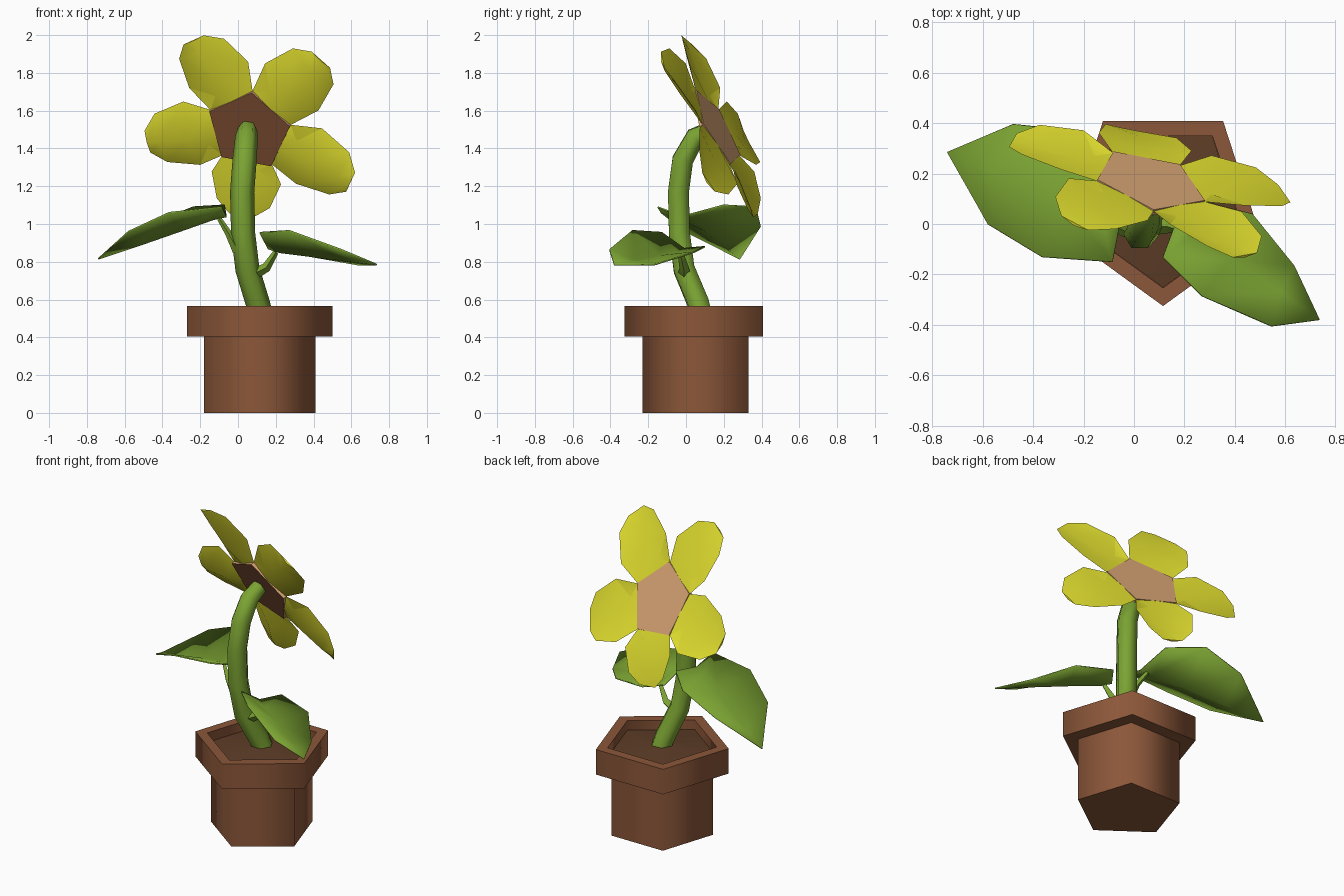
import bpy, math
from math import sin, cos, radians, pi
from mathutils import Vector as V

if "Cube" in bpy.data.objects:
    bpy.data.objects.remove(bpy.data.objects["Cube"])


def material(name, rgb):
    m = bpy.data.materials.new(name)
    m.diffuse_color = (*rgb, 1)
    m.use_nodes = True
    m.node_tree.nodes["Principled BSDF"].inputs["Base Color"].default_value = m.diffuse_color
    return m


YELLOW = material("petal yellow", (0.80, 0.78, 0.03))
GREEN = material("leaf green", (0.20, 0.37, 0.033))
TAN = material("flower centre tan", (0.70, 0.38, 0.18))
BROWN = material("clay brown", (0.26, 0.095, 0.041))
SOIL = material("soil brown", (0.11, 0.046, 0.02))


def build(name, verts, faces, mats, smooth=60):
    me = bpy.data.meshes.new(name)
    me.from_pydata([tuple(v) for v in verts], [], faces)
    for m in mats:
        me.materials.append(m)
    ob = bpy.data.objects.new(name, me)
    bpy.context.collection.objects.link(ob)
    bpy.ops.object.select_all(action='DESELECT')
    ob.select_set(True)
    bpy.context.view_layer.objects.active = ob
    bpy.ops.object.mode_set(mode='EDIT')
    bpy.ops.mesh.select_all(action='SELECT')
    bpy.ops.mesh.normals_make_consistent(inside=False)
    bpy.ops.object.mode_set(mode='OBJECT')
    bpy.ops.object.shade_smooth_by_angle(angle=radians(smooth))
    return ob


def loft(rings):
    """Join equal rings of points into a closed tube with end caps."""
    n = len(rings[0])
    verts = [p for r in rings for p in r]
    faces = [(i * n + j, i * n + (j + 1) % n, (i + 1) * n + (j + 1) % n, (i + 1) * n + j)
             for i in range(len(rings) - 1) for j in range(n)]
    faces += [tuple(range(n)), tuple(range(len(verts) - n, len(verts)))]
    return verts, faces


def tube(name, path, radii, sides, mat):
    path = [V(p) for p in path]
    rings = []
    for i, p in enumerate(path):
        d = (path[min(i + 1, len(path) - 1)] - path[max(i - 1, 0)]).normalized()
        s = d.cross(V((0, 1, 0))).normalized()
        t = d.cross(s)
        rings.append([p + radii[i] * (s * cos(2 * pi * k / sides) + t * sin(2 * pi * k / sides))
                      for k in range(sides)])
    return build(name, *loft(rings), [mat], 75)


# Five-sided pot with thick rim, and slightly mounded soil
def pentagon(r, z):
    return [V((0.115 + r * cos(radians(72 * k - 90)), 0.08 + r * sin(radians(72 * k - 90)), z))
            for k in range(5)]


build("pot", *loft([pentagon(r, z) for r, z in
      [(0.31, 0), (0.31, 0.405), (0.405, 0.405), (0.405, 0.565), (0.333, 0.565), (0.333, 0.49)]]),
      [BROWN], 80)
build("soil", *loft([pentagon(0.332, 0.488), pentagon(0.332, 0.505), pentagon(0.08, 0.54)]), [SOIL])

# Curved stem and leaf stalks
tube("stem", [(0.13, 0.09, 0.48), (0.105, 0.065, 0.58), (0.05, -0.01, 0.76), (0.027, -0.035, 0.95),
              (0.022, -0.04, 1.17), (0.035, -0.017, 1.34), (0.045, 0.05, 1.46), (0.05, 0.14, 1.5)],
     [0.064] * 6 + [0.06, 0.052], 6, GREEN)
tube("left_leaf_stalk", [(0.0, -0.03, 0.86), (-0.05, -0.03, 0.95), (-0.1, 0.0, 1.03)],
     [0.03, 0.018, 0.012], 4, GREEN)
tube("right_leaf_stalk", [(0.07, -0.01, 0.73), (0.15, -0.01, 0.77), (0.2, -0.03, 0.85)],
     [0.035, 0.025, 0.015], 4, GREEN)


# Leaves: one edge, midrib, other edge, meeting in a base and a tip
def leaf(name, base, tip, rows):
    verts = [base, tip] + [p for r in rows for p in r]
    faces = []
    for s in (0, 1):
        faces.append((0, 2 + s, 3 + s))
        for i in range(len(rows) - 1):
            a = 2 + 3 * i + s
            faces.append((a, a + 3, a + 4, a + 1))
        a = 2 + 3 * (len(rows) - 1) + s
        faces.append((a, 1, a + 1))
    ob = build(name, verts, faces, [GREEN])
    mod = ob.modifiers.new("thickness", 'SOLIDIFY')
    mod.thickness = 0.008
    mod.offset = 0


leaf("left_leaf", (-0.06, -0.02, 1.04), (-0.74, 0.285, 0.815),
     [[(-0.085, -0.15, 1.09), (-0.13, 0.02, 1.025), (-0.07, 0.2, 1.1)],
      [(-0.365, -0.13, 1.06), (-0.3, 0.1, 0.965), (-0.235, 0.37, 1.09)],
      [(-0.58, 0.0, 0.96), (-0.53, 0.2, 0.885), (-0.48, 0.395, 0.99)]])
leaf("right_leaf", (0.16, -0.01, 0.87), (0.735, -0.38, 0.785),
     [[(0.115, -0.13, 0.955), (0.22, -0.05, 0.85), (0.24, 0.1, 0.88)],
      [(0.27, -0.285, 0.965), (0.38, -0.14, 0.83), (0.47, 0.04, 0.85)],
      [(0.545, -0.405, 0.865), (0.58, -0.27, 0.805), (0.635, -0.165, 0.785)]])

# Flower frame: n faces out of the bloom, a points at the top disc corner
c = V((0.06, 0.16, 1.50))
n = V((0.25, 0.85, 0.46)).normalized()
a = V((0.015, -0.115, 0.20))
a = (a - n * a.dot(n)).normalized()
b = n.cross(a)


def out(deg):
    return a * cos(radians(deg)) + b * sin(radians(deg))


# Flower centre: tan towards the front of the bloom, brown behind
disc = build("flower_centre", *loft([[c + n * h + out(72 * k) * 0.232 for k in range(5)]
                                     for h in (-0.015, 0.012)]), [BROWN, TAN], 30)
for f in disc.data.polygons:
    f.material_index = 1 if f.normal.dot(n) > -0.5 else 0

# Petals: shallow cups with raised edges, one on each disc edge (angle, reach, tip offset)
# Each row: distance, half width, edge height, middle front height, middle back height
ROWS = [(0, 0.136, 0.005, 0.012, -0.012), (0.38, 0.19, 0.04, 0.01, -0.03),
        (0.82, 0.145, 0.035, 0.01, -0.018), (1, 0.065, 0.012, 0.012, 0.0)]
for i, (deg, reach, lift) in enumerate([(36, 0.60, 0.012), (108, 0.605, -0.04), (180, 0.50, -0.055),
                                        (252, 0.57, -0.03), (324, 0.58, 0.0)]):
    d = out(deg)
    s = d.cross(n)
    rings = []
    for t, w, edge, front, back in ROWS:
        p = c + d * (0.186 + (reach - 0.186) * t) + n * lift * t
        rings.append([p + s * w + n * edge, p + n * front, p - s * w + n * edge, p + n * back])
    build(f"petal_{i + 1}", *loft(rings), [YELLOW], 50)
